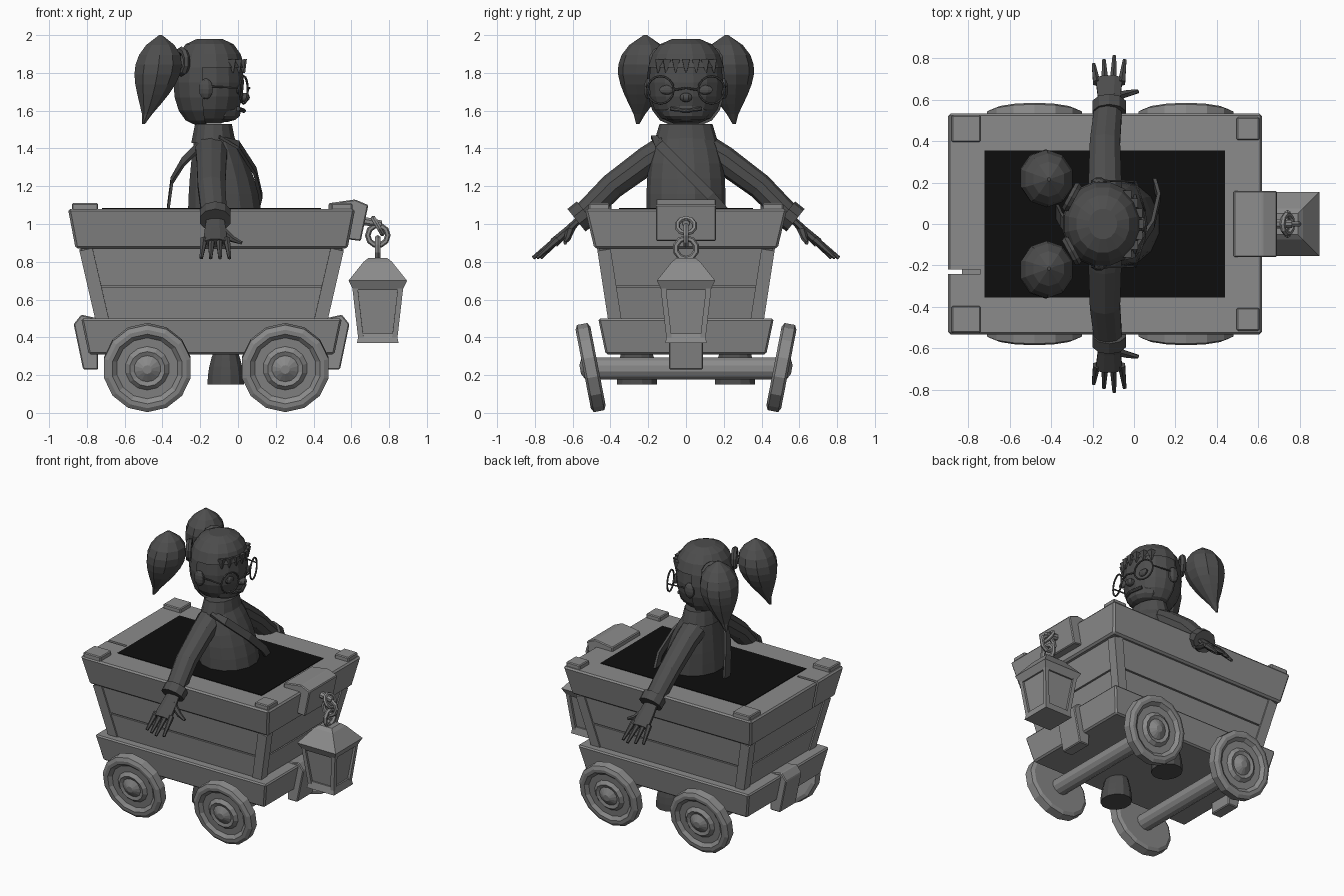
import bpy, bmesh
from math import sin, cos, pi, radians
from mathutils import Vector, Matrix

cube = bpy.data.objects.get("Cube")
if cube:
    bpy.data.objects.remove(cube, do_unlink=True)


def material(name, value):
    made = bpy.data.materials.new(name)
    made.use_nodes = True
    colour = (value, value, value, 1)
    made.diffuse_color = colour
    made.node_tree.nodes["Principled BSDF"].inputs["Base Color"].default_value = colour
    return made


GREY = material("weathered grey", .26)
DARK = material("dark grey", .075)
BLACK = material("black", .004)


def skin(name, rings, mat, bevel=0, matrix=Matrix()):
    """Bridge a list of vertex rings and cap both ends."""
    bm = bmesh.new()
    rows = [[bm.verts.new(point) for point in ring] for ring in rings]
    for low, high in zip(rows, rows[1:]):
        for i in range(len(low)):
            bm.faces.new((low[i - 1], low[i], high[i], high[i - 1]))
    bm.faces.new(rows[0])
    bm.faces.new(rows[-1])
    bmesh.ops.recalc_face_normals(bm, faces=bm.faces)
    bm.transform(matrix)
    mesh = bpy.data.meshes.new(name)
    bm.to_mesh(mesh)
    bm.free()
    mesh.materials.append(mat)
    ob = bpy.data.objects.new(name, mesh)
    bpy.context.collection.objects.link(ob)
    if bevel:
        ob.modifiers.new("edge wear", "BEVEL").width = bevel
        ob.modifiers["edge wear"].segments = 1
    return ob


def angles(count):
    return [2 * pi * (i + .5) / count for i in range(count)]


def ellipse(x, y, z, rx, ry, count):
    return [(x + rx * cos(a), y + ry * sin(a), z) for a in angles(count)]


def frustum(name, low, high, bottom, top, x=0, y=0, mat=GREY, bevel=0):
    """Tapered box from half sizes at the bottom and the top."""
    def rect(half, z):
        return [(x + i * half[0], y + j * half[1], z) for i, j in ((-1, -1), (1, -1), (1, 1), (-1, 1))]
    return skin(name, [rect(low, bottom), rect(high, top)], mat, bevel)


def prism(name, outline, half):
    """Side outline (x, z) extruded across the cart."""
    skin(name, [[(x, y, z) for x, z in outline] for y in (-half, half)], GREY, .006)


def stack(name, bottom, top, rule, steps=6, count=12):
    """Level ellipses whose (x, y, rx, ry) follow a rule of the height share."""
    rings = []
    for i in range(steps + 1):
        x, y, rx, ry = rule(i / steps)
        rings.append(ellipse(x, y, bottom + (top - bottom) * i / steps, rx, ry, count))
    return skin(name, rings, DARK)


def ball(name, centre, size, power=1, count=8, rows=6):
    """Faceted ellipsoid; a lower power gives fuller ends."""
    x, y, z = centre
    rings = []
    for i in range(rows + 1):
        lat = radians(80) * (2 * i / rows - 1)
        wide = cos(lat) ** power
        rings.append(ellipse(x, y, z + size[2] * sin(lat), size[0] * wide, size[1] * wide, count))
    return skin(name, rings, DARK)


def limb(name, path, start, end, wide=1, mat=DARK, count=8, side=1):
    """Tapering tube along a path; wide scales it across the x axis."""
    points = [Vector((x, y * side, z)) for x, y, z in path]
    last = len(points) - 1
    rings = []
    for i, point in enumerate(points):
        along = (points[min(i + 1, last)] - points[max(i - 1, 0)]).normalized()
        ref = Vector((1, 0, 0)) if abs(along.x) < .9 else Vector((0, 0, 1))
        out = (ref - along * ref.dot(along)).normalized()
        across = along.cross(out) * wide
        radius = start + (end - start) * i / last
        rings.append([point + (out * cos(a) + across * sin(a)) * radius for a in angles(count)])
    return skin(name, rings, mat)


def hoop(name, location, radius, thickness, turn, mat, count=10):
    bpy.ops.mesh.primitive_torus_add(location=location, rotation=turn, major_radius=radius,
                                     minor_radius=thickness, major_segments=count, minor_segments=6)
    bpy.context.object.name = name
    bpy.context.object.data.materials.append(mat)


BOTH = (-1, 1)
MIDDLE = -.14      # cart centre along x
RIM_TOP = 1.08
RIM_BASE = .87
BODY_BASE = .48


# Cart body: two planked tiers with corner posts
def body_half(z, grow=0):
    share = (z - BODY_BASE) / (RIM_BASE - BODY_BASE)
    return .6 + .09 * share + grow, .4 + .06 * share + grow


def wall(name, bottom, top, grow=0):
    frustum(name, body_half(bottom, grow), body_half(top, grow), bottom, top, MIDDLE)


wall("lower_planks", BODY_BASE, .665)
wall("plank_gap", .66, .68, grow=-.012)
wall("upper_planks", .675, RIM_BASE)
for sx in BOTH:
    for sy in BOTH:
        path = []
        for z in (BODY_BASE, RIM_BASE):
            hx, hy = body_half(z, grow=-.025)
            path.append((MIDDLE + sx * hx, sy * hy, z))
        limb("corner_post", path, .05, .05, mat=GREY, count=4)

# Rim with a split in its rear board
rim = frustum("rim", (.72, .485), (.76, .535), RIM_BASE, RIM_TOP, MIDDLE, bevel=.012)
slot = (.13, .01)
cutter = frustum("split_cutter", slot, slot, .8, 1.2, x=-.87, y=-.23)
cutter.hide_render = True
split = rim.modifiers.new("split", "BOOLEAN")
split.operation, split.object = "DIFFERENCE", cutter
bpy.context.view_layer.objects.active = rim
for name in [modifier.name for modifier in rim.modifiers]:
    bpy.ops.object.modifier_apply(modifier=name)
bpy.data.objects.remove(cutter, do_unlink=True)

# Dark load and corner pads
load = (.58, .355)
frustum("dark_load", load, load, RIM_TOP - .004, RIM_TOP + .004, MIDDLE, mat=BLACK)
for label, x, half in (("rear_pad", -.81, (.07, .065)), ("front_pad", .55, (.055, .055))):
    for side in BOTH:
        frustum(label, half, half, RIM_TOP - .03, RIM_TOP + .03, x, side * .46, bevel=.006)

# Chassis belt, bumpers and lantern bracket
frustum("chassis", (.65, .425), (.69, .465), .31, .5, MIDDLE, bevel=.01)
for label, side in (("front_bumper", 1), ("rear_bumper", -1)):
    shape = ((.6, .23), (.68, .23), (.73, .47), (.69, .52), (.6, .5))
    prism(label, [(MIDDLE + side * reach, z) for reach, z in shape], half=.09)
prism("lantern_bracket", [(.48, 1), (.48, 1.11), (.62, 1.13), (.69, 1.1), (.65, .91), (.57, .92)], half=.16)

# Leaning wheels on two axles; profile in shares of radius and half width
WHEEL_RADIUS, WHEEL_HALF = .235, .04
PROFILE = ((.9, -1), (1, -.7), (1, .7), (.9, 1), (.8, 1), (.7, .5), (.5, .5), (.4, 1), (.3, .8), (.1, 1.4))
for x in (-.48, .25):
    limb("axle", [(x, y, WHEEL_RADIUS) for y in (-.48, .48)], .06, .06, mat=GREY, count=12)
    for side in BOTH:
        lean = Matrix.Rotation(-side * radians(101), 4, "X")
        place = Matrix.Translation((x, side * .505, WHEEL_RADIUS + .005)) @ lean
        rings = [ellipse(0, 0, WHEEL_HALF * h, WHEEL_RADIUS * r, WHEEL_RADIUS * r, 14) for r, h in PROFILE]
        skin("wheel", rings, GREY, matrix=place)

# Lantern hanging on a chain
LAMP = .74


def lamp_part(name, low, high, bottom, top):
    frustum(name, (low, low), (high, high), bottom, top, LAMP)


lamp_part("lantern_cap", .075, .05, .8, .82)
lamp_part("lantern_roof", .155, .075, .7, .8)
lamp_part("lantern_eave", .13, .155, .65, .7)
lamp_part("lantern_glass", .085, .12, .39, .66)
lamp_part("lantern_base", .11, .1, .37, .42)
for sx in BOTH:
    for sy in BOTH:
        path = [(LAMP + sx * reach, sy * reach, z) for reach, z in ((.09, .4), (.12, .66))]
        limb("lantern_post", path, .02, .02, mat=GREY, count=4)
hoop("lower_link", (LAMP, 0, .87), .055, .016, (0, pi / 2, 0), GREY)
hoop("middle_link", (LAMP, 0, .94), .053, .015, (pi / 2, 0, 0), GREY)
hoop("upper_link", (LAMP, 0, .99), .047, .014, (0, pi / 3, 0), GREY)
limb("chain_hook", [(.64, 0, 1.02), (.76, 0, 1)], .025, .02, mat=GREY)

# Rider torso, collar and satchel strap
stack("torso", 1, 1.48, lambda t: (-.07 - .06 * t * t, 0, .2 - .1 * t * t, .21 - .07 * t ** 4), count=14)
stack("collar", 1.43, 1.53, lambda t: (-.13, 0, .12 - .02 * t, .17 - .03 * t), steps=2, count=14)
limb("satchel_strap", [(-.1, -.16, 1.46), (0, -.14, 1.42), (.09, 0, 1.28), (.12, .13, 1.15), (.1, .2, 1.07)],
     .012, .012, wide=3, count=4)
limb("rear_strap", [(-.2, -.13, 1.42), (-.29, -.06, 1.33), (-.35, .02, 1.23), (-.37, .06, RIM_TOP)],
     .01, .01, wide=5, count=4)

# Head with a separate hair cap and fringe
HEAD = Vector((-.15, 0, 1.75))
SIZE = Vector((.185, .2, .22))
ball("head", HEAD, SIZE, power=.6, count=16, rows=8)
ball("chin", (-.09, 0, 1.6), (.11, .13, .06), power=.6, count=12)
hair = ball("hair_cap", HEAD, SIZE * 1.06, power=.6, count=16, rows=8)
bm = bmesh.new()
bm.from_mesh(hair.data)
centres = [(face, face.calc_center_median()) for face in bm.faces]
bare = [face for face, spot in centres if spot.z < HEAD.z + .08 and spot.x > HEAD.x - .03]
bmesh.ops.delete(bm, geom=bare, context="FACES")
bm.to_mesh(hair.data)
bm.free()
for i in range(-3, 4):
    turn = Vector((cos(i * .28) * SIZE.x, sin(i * .28) * SIZE.y, 0))
    limb("fringe_lock", [HEAD + turn * .95 + Vector((0, 0, .12)), HEAD + turn + Vector((0, 0, .05))],
         .03, .004, count=4)

# Face
ball("nose", (.035, 0, 1.67), (.03, .035, .025))
limb("mouth", [(0, -.08, 1.61), (.03, 0, 1.6), (0, .08, 1.61)], .012, .012)
limb("glasses_bridge", [(.05, -.06, 1.71), (.06, 0, 1.72), (.05, .06, 1.71)], .006, .006)

# Paired parts of the rider
for side in BOTH:
    hoop("glasses_rim", (.03, side * .135, 1.71), .073, .006, (0, pi / 2, side * .3), DARK, count=16)
    limb("glasses_arm", [(0, .205, 1.72), (-.17, .21, 1.73)], .005, .005, side=side)
    ball("eye", (.005, side * .1, 1.71), (.016, .045, .025))
    ball("ear", (-.17, side * .2, 1.715), (.04, .025, .055))

    # Teardrop bunch of hair with its tie
    def bunch(t):
        full = max(sin(pi * t ** 1.5), .02) ** .7
        return -.41 - .09 * (1 - t) ** 2, side * (.215 + .04 * (1 - t) ** 2), .13 * full, .14 * full

    stack("hair_bunch", 1.53, 2, bunch, steps=9, count=10)
    hoop("hair_tie", (-.3, side * .13, 1.86), .06, .02, (0, pi / 2, -side * .5), DARK)

    # Arm, cuff and hand
    limb("sleeve", [(-.14, .11, 1.39), (-.14, .2, 1.34), (-.14, .39, 1.2), (-.125, .55, 1.04)],
         .09, .07, wide=.9, count=10, side=side)
    limb("cuff", [(-.12, .53, 1.06), (-.12, .58, 1.02)], .085, .085, wide=.9, count=10, side=side)
    limb("palm", [(-.12, .56, 1.03), (-.12, .62, .97), (-.12, .7, .9)], .05, .07, wide=.4, side=side)
    for i in range(4):
        spread = i - 1.5
        tip = (-.12 + .05 * spread, .81 - .02 * abs(spread - .5), .82)
        limb("finger", [(-.12 + .04 * spread, .68, .92), tip], .02, .01, count=6, side=side)
    limb("thumb", [(-.1, .61, .98), (-.03, .63, .92), (.02, .64, .9)], .025, .01, count=6, side=side)

    # Shoe poking out under the cart
    stack("shoe", .15, .34, lambda t: (-.065, side * .26, .1 - .04 * t * t, .11 - .03 * t * t), steps=4)
